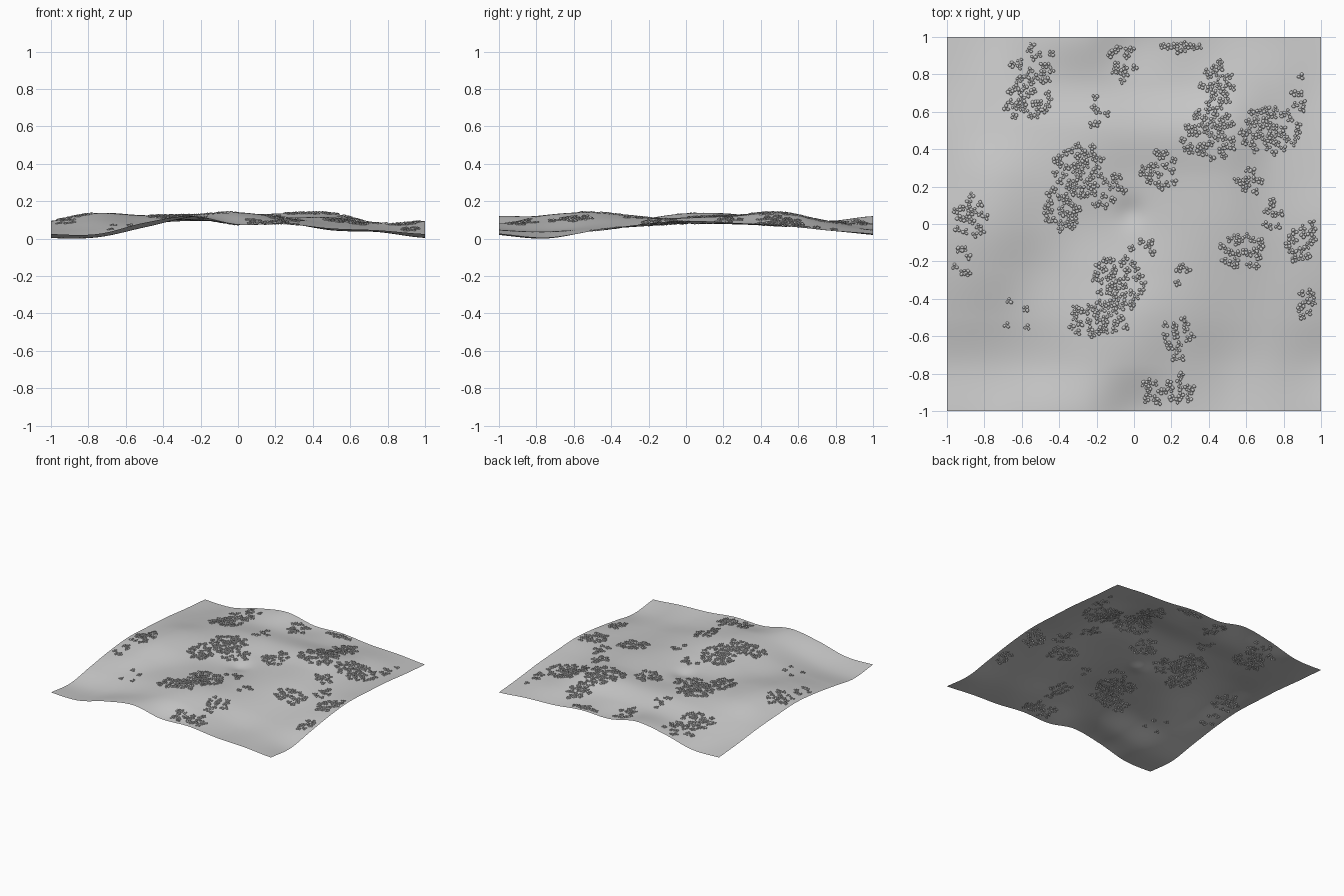
import bpy, bmesh, math, random
from mathutils import Vector, Matrix

random.seed(4)
N = 128  # ground resolution

# Coarse, tileable height map in hundredths: rows y=-1..0.75, columns x=-1..0.75
H = [
    [3.5, 3.5, 9.5, 13.0, 8.5, 9.0, 6.5, 5.5],
    [1.4, 1.8, 7.0, 12.5, 13.5, 10.0, 5.5, 4.5],
    [5.0, 6.0, 9.0, 13.0, 15.0, 12.0, 8.0, 6.0],
    [8.5, 11.0, 10.0, 12.0, 12.5, 12.0, 10.0, 7.5],
    [10.5, 14.5, 12.5, 11.0, 10.5, 12.0, 12.0, 9.0],
    [9.5, 14.0, 13.5, 13.0, 11.5, 12.5, 13.0, 9.0],
    [8.0, 10.0, 12.0, 13.5, 13.5, 14.5, 14.5, 8.5],
    [5.5, 6.5, 9.0, 10.5, 10.0, 10.0, 10.0, 8.0],
]


def cubic(p, t):
    a, b, c, d = p
    return b + 0.5 * t * (c - a + t * (2*a - 5*b + 4*c - d + t * (3*(b - c) + d - a)))


def height(x, y):
    u, v = (x + 1) * 4, (y + 1) * 4
    i, j = math.floor(u), math.floor(v)
    rows = [cubic([H[(j + m) % 8][(i + k) % 8] for k in (-1, 0, 1, 2)], u - i)
            for m in (-1, 0, 1, 2)]
    z = cubic(rows, v - j) / 100
    # small hollow near the middle
    return z - 0.018 * math.exp(-((x + 0.02)**2 + (y - 0.06)**2) / 0.006)


def make_object(name, bm):
    mesh = bpy.data.meshes.new(name)
    bm.to_mesh(mesh)
    bm.free()
    for p in mesh.polygons:
        p.use_smooth = True
    ob = bpy.data.objects.new(name, mesh)
    bpy.context.collection.objects.link(ob)
    return ob


# Rolling ground sheet
bm = bmesh.new()
bmesh.ops.create_grid(bm, x_segments=N, y_segments=N, size=1)
for v in bm.verts:
    v.co.z = height(v.co.x, v.co.y)
base = min(v.co.z for v in bm.verts)
for v in bm.verts:
    v.co.z -= base
make_object("ground", bm)

# Patches of plants: centre x, y, half width, half height, clump count
PATCHES = [
    (-0.54, 0.85, 0.12, 0.12, 20), (-0.58, 0.65, 0.14, 0.09, 24),
    (-0.06, 0.86, 0.08, 0.10, 13), (0.25, 0.95, 0.10, 0.03, 9),
    (0.44, 0.75, 0.09, 0.15, 24), (0.40, 0.48, 0.15, 0.14, 38),
    (0.73, 0.50, 0.16, 0.13, 42), (0.88, 0.68, 0.04, 0.12, 6),
    (0.61, 0.23, 0.07, 0.07, 10), (-0.30, 0.31, 0.14, 0.13, 34),
    (-0.38, 0.08, 0.10, 0.13, 26), (-0.17, 0.19, 0.13, 0.10, 16),
    (0.14, 0.29, 0.10, 0.10, 18), (-0.20, 0.60, 0.06, 0.10, 6),
    (-0.88, 0.04, 0.10, 0.12, 18), (-0.92, -0.22, 0.04, 0.10, 6),
    (-0.64, -0.48, 0.12, 0.10, 4), (-0.08, -0.32, 0.15, 0.15, 40),
    (-0.20, -0.51, 0.18, 0.09, 28), (0.23, -0.62, 0.09, 0.12, 16),
    (0.18, -0.88, 0.16, 0.09, 22), (0.58, -0.15, 0.12, 0.10, 22),
    (0.74, 0.05, 0.06, 0.08, 8), (0.90, -0.09, 0.08, 0.13, 18),
    (0.92, -0.42, 0.05, 0.09, 9), (0.28, -0.28, 0.06, 0.07, 4),
    (0.06, -0.12, 0.08, 0.06, 5),
]

# One rounded leaf blob is copied into every clump
bm = bmesh.new()
bmesh.ops.create_icosphere(bm, subdivisions=1, radius=1)
unit_verts = [v.co.copy() for v in bm.verts]
unit_faces = [[v.index for v in f.verts] for f in bm.faces]
bm.free()

bm = bmesh.new()


def blob(x, y, r):
    c = Vector((x, y, height(x, y) - base + r * 0.15))
    rot = Matrix.Rotation(random.uniform(0, 6.28), 3, 'Z')
    vs = [bm.verts.new(c + rot @ Vector((p.x * r * 1.1, p.y * r * 0.9, p.z * r * 0.55)))
          for p in unit_verts]
    for f in unit_faces:
        bm.faces.new([vs[i] for i in f])


placed = []
for cx, cy, rx, ry, n in PATCHES:
    done = tries = 0
    while done < n and tries < 400:
        tries += 1
        a, d = random.uniform(0, 6.283), math.sqrt(random.random())
        x, y = cx + rx * d * math.cos(a), cy + ry * d * math.sin(a)
        if max(abs(x), abs(y)) > 0.965 or any(math.hypot(x - p, y - q) < 0.026 for p, q in placed):
            continue
        placed.append((x, y))
        done += 1
        turn = random.uniform(0, 6.283)
        k = random.choice((3, 3, 4))
        for i in range(k):
            t = turn + i * 6.283 / k
            blob(x + 0.012 * math.cos(t), y + 0.012 * math.sin(t), random.uniform(0.008, 0.012))
make_object("ground_plants", bm)
